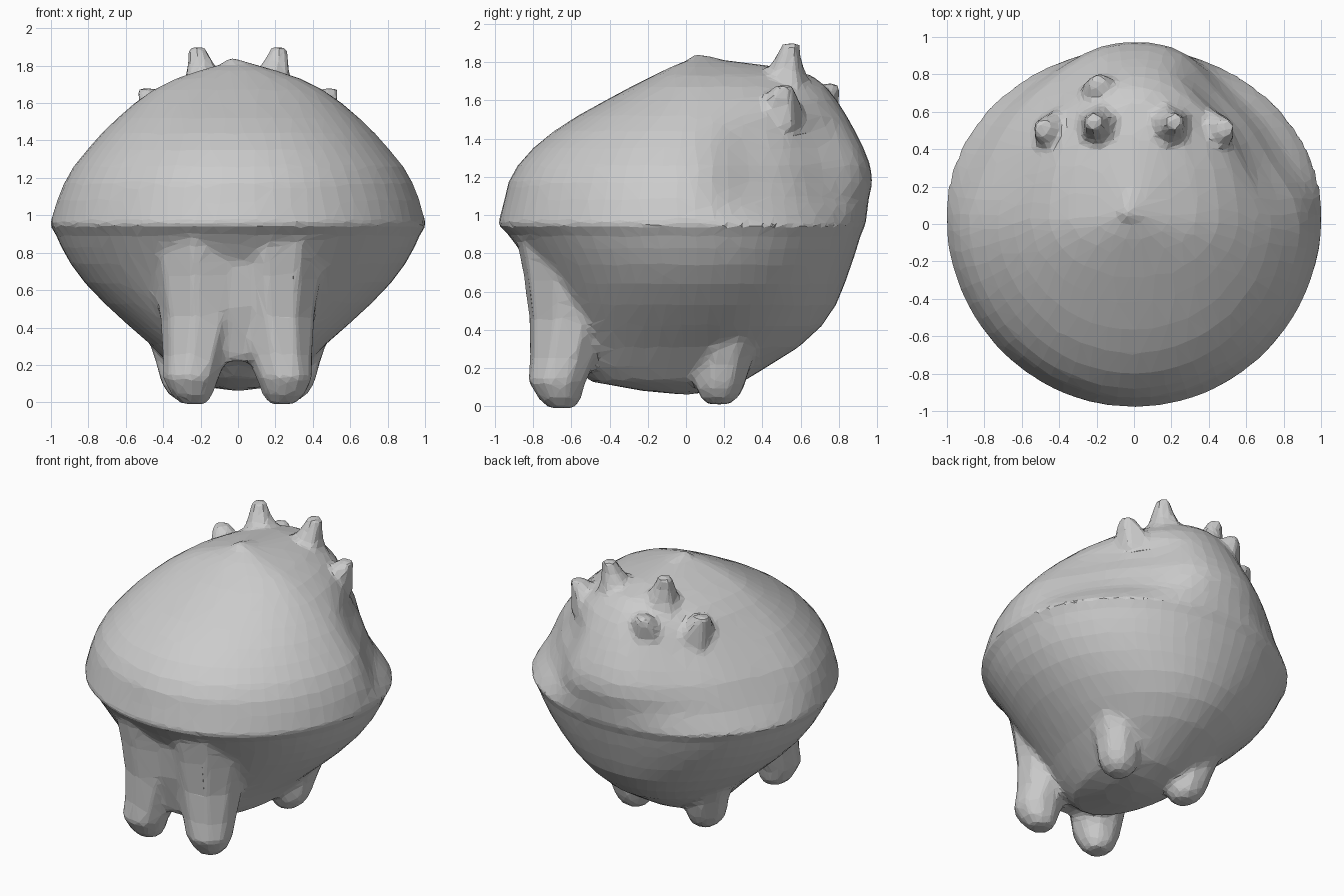
import bpy, bmesh, math

SEG = 64
bm = bmesh.new()   # all volumes are gathered here, then fused


def bridge(a, b):
    n = len(a)
    for i in range(n):
        j = (i + 1) % n
        bm.faces.new((a[i], a[j], b[j], b[i]))


def plateau(a, centre, width):
    return math.exp(-((a - centre) / width) ** 4)


def body_loft(rings, cy, tip, dents=()):
    """Rings are (z, half width, front depth, back depth), closed at a tip."""
    prev = None
    for z, hw, front, back in rings:
        ring = []
        for i in range(SEG):
            a = 2 * math.pi * i / SEG
            deg = math.degrees(a)
            s = 1 - sum(d * plateau(deg, ca, wa) * plateau(z, cz, wz)
                        for d, ca, wa, cz, wz in dents)
            y = math.sin(a) * ((back - cy) if a < math.pi else (front + cy))
            ring.append(bm.verts.new((hw * math.cos(a) * s, cy + y * s, z)))
        if prev:
            bridge(prev, ring)
        prev = ring
    t = bm.verts.new(tip)
    for i in range(SEG):
        bm.faces.new((prev[i], prev[(i + 1) % SEG], t))


def limb(path, sides):
    """Tapered limb of level rings through (x, y, z, radius) points."""
    prev = None
    for x, y, z, r in path:
        ring = []
        for i in range(sides):
            a = 2 * math.pi * (i + 0.5) / sides
            ring.append(bm.verts.new((x + r * math.cos(a), y + r * math.sin(a), z)))
        if prev:
            bridge(prev, ring)
        else:
            bm.faces.new(ring)
        prev = ring
    bm.faces.new(prev)


def pair(path, sides):
    for s in (1, -1):
        limb([(s * x, y, z, r) for x, y, z, r in path], sides)


RIM = (0.95, 1.01, 0.985, 0.94)

# Domed shell, leaning to the back, with recessed panels behind the shoulders
body_loft([
    RIM, (1.00, 0.995, 0.97, 0.945),
    (1.08, 0.975, 0.95, 0.955), (1.17, 0.94, 0.93, 0.975),
    (1.26, 0.89, 0.88, 0.965), (1.35, 0.815, 0.80, 0.93),
    (1.44, 0.735, 0.69, 0.885), (1.52, 0.65, 0.565, 0.84),
    (1.60, 0.555, 0.42, 0.79), (1.67, 0.455, 0.29, 0.735),
    (1.73, 0.335, 0.17, 0.66), (1.775, 0.20, 0.08, 0.48),
    (1.81, 0.08, -0.01, 0.20)],
    0.05, (-0.05, 0.05, 1.85),
    [(0.14, 38, 30, 1.27, 0.25), (0.08, 142, 34, 1.30, 0.28)])

# Belly, tapering below the sharp rim
body_loft([
    RIM, (0.90, 0.975, 0.93, 0.915),
    (0.83, 0.945, 0.88, 0.895), (0.74, 0.895, 0.82, 0.865),
    (0.64, 0.82, 0.765, 0.83), (0.53, 0.715, 0.72, 0.785),
    (0.42, 0.595, 0.68, 0.71), (0.31, 0.47, 0.64, 0.59),
    (0.21, 0.37, 0.59, 0.43), (0.13, 0.29, 0.50, 0.30),
    (0.08, 0.16, 0.22, 0.16)],
    0.05, (0, 0, 0.06))
bmesh.ops.remove_doubles(bm, verts=bm.verts, dist=0.0005)

# Front legs flaring into the belly, the web joining them, short back legs
pair([(0.19, -0.60, 0.86, 0.29), (0.19, -0.585, 0.68, 0.27),
      (0.195, -0.60, 0.46, 0.225), (0.225, -0.64, 0.25, 0.18),
      (0.25, -0.675, 0.13, 0.155), (0.245, -0.66, 0.04, 0.115),
      (0.235, -0.65, -0.01, 0.07)], 9)
limb([(0, -0.58, 0.85, 0.27), (0, -0.57, 0.5, 0.23), (0, -0.54, 0.22, 0.18)], 12)
pair([(0.33, 0.22, 0.36, 0.17), (0.30, 0.20, 0.22, 0.15),
      (0.285, 0.18, 0.11, 0.135), (0.275, 0.175, 0.05, 0.11),
      (0.27, 0.17, 0.01, 0.06)], 8)

# Crown of stubby horns
pair([(0.16, 0.50, 1.62, 0.18), (0.18, 0.52, 1.75, 0.11),
      (0.205, 0.535, 1.83, 0.07), (0.22, 0.55, 1.90, 0.05)], 6)
pair([(0.36, 0.46, 1.46, 0.19), (0.42, 0.49, 1.57, 0.12),
      (0.465, 0.50, 1.64, 0.08), (0.49, 0.52, 1.68, 0.05)], 6)
limb([(-0.17, 0.64, 1.50, 0.15), (-0.18, 0.71, 1.62, 0.10),
      (-0.19, 0.76, 1.69, 0.05)], 6)

bmesh.ops.recalc_face_normals(bm, faces=bm.faces)
me = bpy.data.meshes.new("creature_body")
bm.to_mesh(me)
bm.free()
body = bpy.data.objects.new("creature_body", me)
bpy.context.collection.objects.link(body)

# Fuse into one sculpted, faceted skin
fuse = body.modifiers.new("fuse", 'REMESH')
fuse.mode = 'VOXEL'
fuse.voxel_size = 0.022
soft = body.modifiers.new("soften", 'SMOOTH')
soft.factor = 0.5
soft.iterations = 6
facets = body.modifiers.new("facets", 'DECIMATE')
facets.ratio = 0.06
